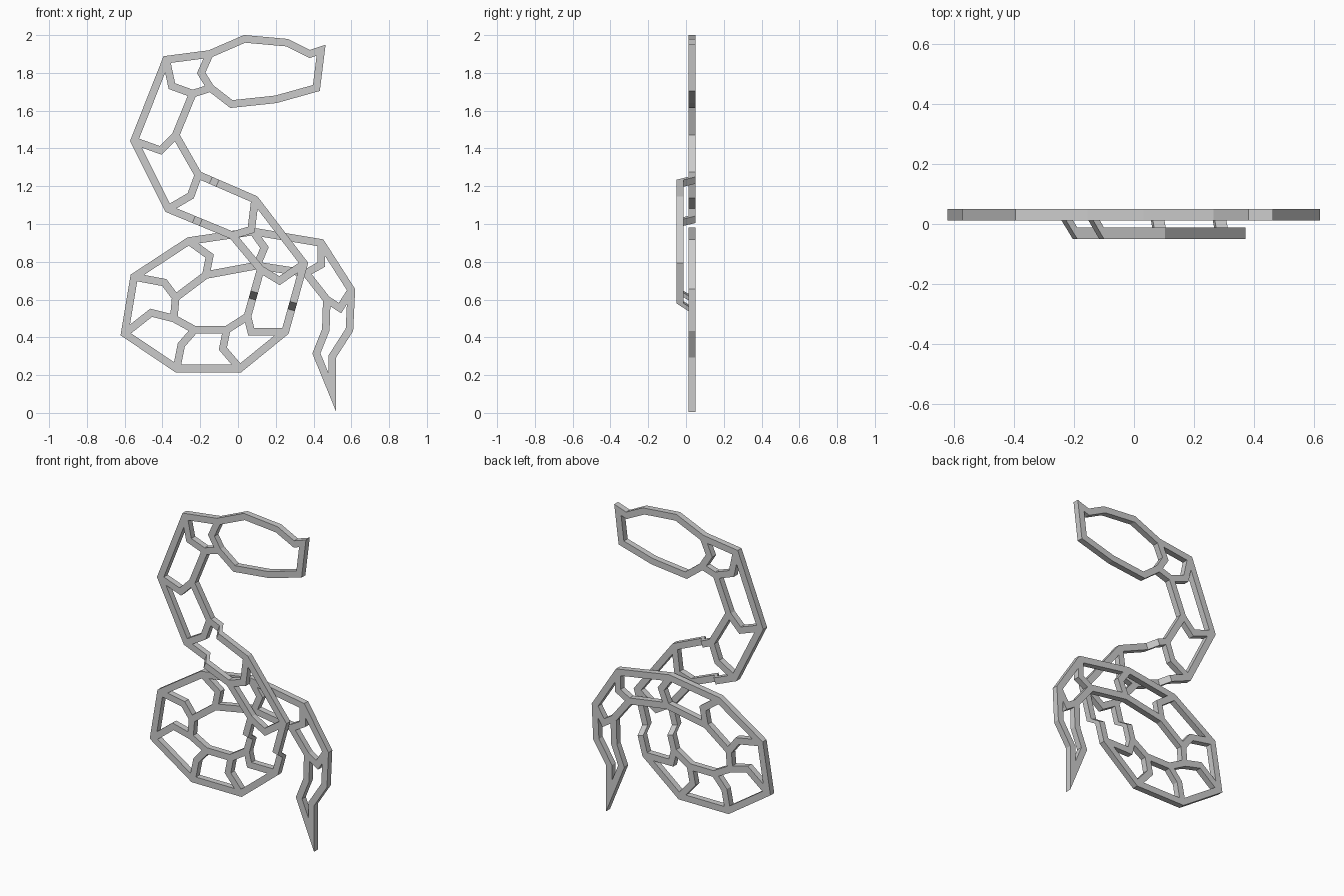
import bpy, bmesh
from mathutils import Vector

cube = bpy.data.objects.get("Cube")
if cube:
    bpy.data.objects.remove(cube, do_unlink=True)

HALF_WIDTH = 0.02     # bar size across the drawing plane
HALF_DEPTH = 0.019    # bar size front to back
BACK, FRONT = 0.031, -0.031

grey = bpy.data.materials.new("light_grey")
grey.use_nodes = True
grey.diffuse_color = (0.6, 0.6, 0.6, 1)
grey.node_tree.nodes["Principled BSDF"].inputs["Base Color"].default_value = grey.diffuse_color


def at_layer(points, y):
    """Lift flat (x, z) points to a layer."""
    return [Vector((x, y, z)) for x, z in points]


def mitre(before, here, after):
    """Sideways offset of a bar corner in the drawing plane."""
    normals = []
    for start, end in ((before, here), (here, after)):
        if start is not None and end is not None:
            run = end - start
            normals.append(Vector((-run.z, 0, run.x)).normalized())
    if len(normals) == 1:
        return normals[0] * HALF_WIDTH
    total = normals[0] + normals[1]
    return total * (HALF_WIDTH / (1 + normals[0].dot(normals[1])))


def make_bar(name, path, closed=False):
    """Sweep a rectangular bar along a path with mitred corners."""
    bm = bmesh.new()
    depth = Vector((0, HALF_DEPTH, 0))
    count = len(path)
    rings = []
    for i, point in enumerate(path):
        before = path[i - 1] if closed or i > 0 else None
        after = path[(i + 1) % count] if closed or i < count - 1 else None
        side = mitre(before, point, after)
        corners = (side + depth, side - depth, -side - depth, -side + depth)
        rings.append([bm.verts.new(point + corner) for corner in corners])
    for i in range(count if closed else count - 1):
        a, b = rings[i], rings[(i + 1) % count]
        for k in range(4):
            n = (k + 1) % 4
            bm.faces.new((a[k], a[n], b[n], b[k]))
    if not closed:
        bm.faces.new(rings[0])
        bm.faces.new(rings[-1])
    bmesh.ops.recalc_face_normals(bm, faces=bm.faces[:])
    mesh = bpy.data.meshes.new(name)
    bm.to_mesh(mesh)
    bm.free()
    mesh.materials.append(grey)
    obj = bpy.data.objects.new(name, mesh)
    bpy.context.collection.objects.link(obj)
    return obj


# Head outline
head = [(-.15, 1.9), (.035, 1.98), (.26, 1.96), (.38, 1.9), (.44, 1.92),
        (.415, 1.72), (.2, 1.66), (-.035, 1.635), (-.145, 1.72), (-.195, 1.8)]
make_bar("head_outline", at_layer(head, BACK), closed=True)

# Ribs from neck to tail: joint on first rail, elbow, joint on second rail
ribs = [
    ((-.38, 1.87), (-.35, 1.73), (-.24, 1.69)),
    ((-.55, 1.44), (-.41, 1.39), (-.33, 1.47)),
    ((-.37, 1.08), (-.25, 1.15), (-.21, 1.26)),
    ((-.03, .94), (.07, .97), (.09, 1.13)),
    ((.12, .76), (.22, .7), (.35, .79)),
    ((.05, .51), (.07, .43), (.25, .43)),
    ((-.06, .44), (-.08, .34), (.01, .235)),
    ((-.23, .44), (-.3, .36), (-.325, .235)),
    ((-.34, .5), (-.46, .53), (-.6, .42)),
    ((-.33, .61), (-.39, .69), (-.55, .72)),
    ((-.17, .73), (-.15, .83), (-.26, .91)),
    ((.1, .78), (.14, .875), (.08, .96)),
    ((.36, .74), (.44, .785), (.44, .9)),
    ((.47, .6), (.54, .555), (.6, .65)),
]
CROSSING = (3, 4)     # ribs that pass in front of the coil


def layer_of(index):
    return FRONT if index in CROSSING else BACK


for i, rib in enumerate(ribs):
    make_bar(f"rib_{i + 1}", at_layer(rib, layer_of(i)))


def rail(column, steps):
    """Join the rib ends, stepping between layers at given fractions."""
    path = []
    for i, rib in enumerate(ribs):
        joint = at_layer([rib[column]], layer_of(i))[0]
        if path and path[-1].y != joint.y:
            start = path[-1].copy()
            low, high = steps[i]
            for fraction, y in ((low, start.y), (high, joint.y)):
                point = start.lerp(joint, fraction)
                point.y = y
                path.append(point)
        path.append(joint)
    return path


# Both body rails, running down one side, round the tail tip and back up
first = rail(0, {3: (.4, .51), 5: (.48, .63)})
second = rail(2, {3: (.22, .34), 5: (.57, .68)})
tail = at_layer([(.465, .44), (.415, .315), (.5, .107), (.5, .3), (.59, .44)], BACK)
neck_top, neck_bottom = at_layer([head[0], head[-2]], BACK)
make_bar("body_outline", [neck_top] + first + tail + second[::-1] + [neck_bottom])
